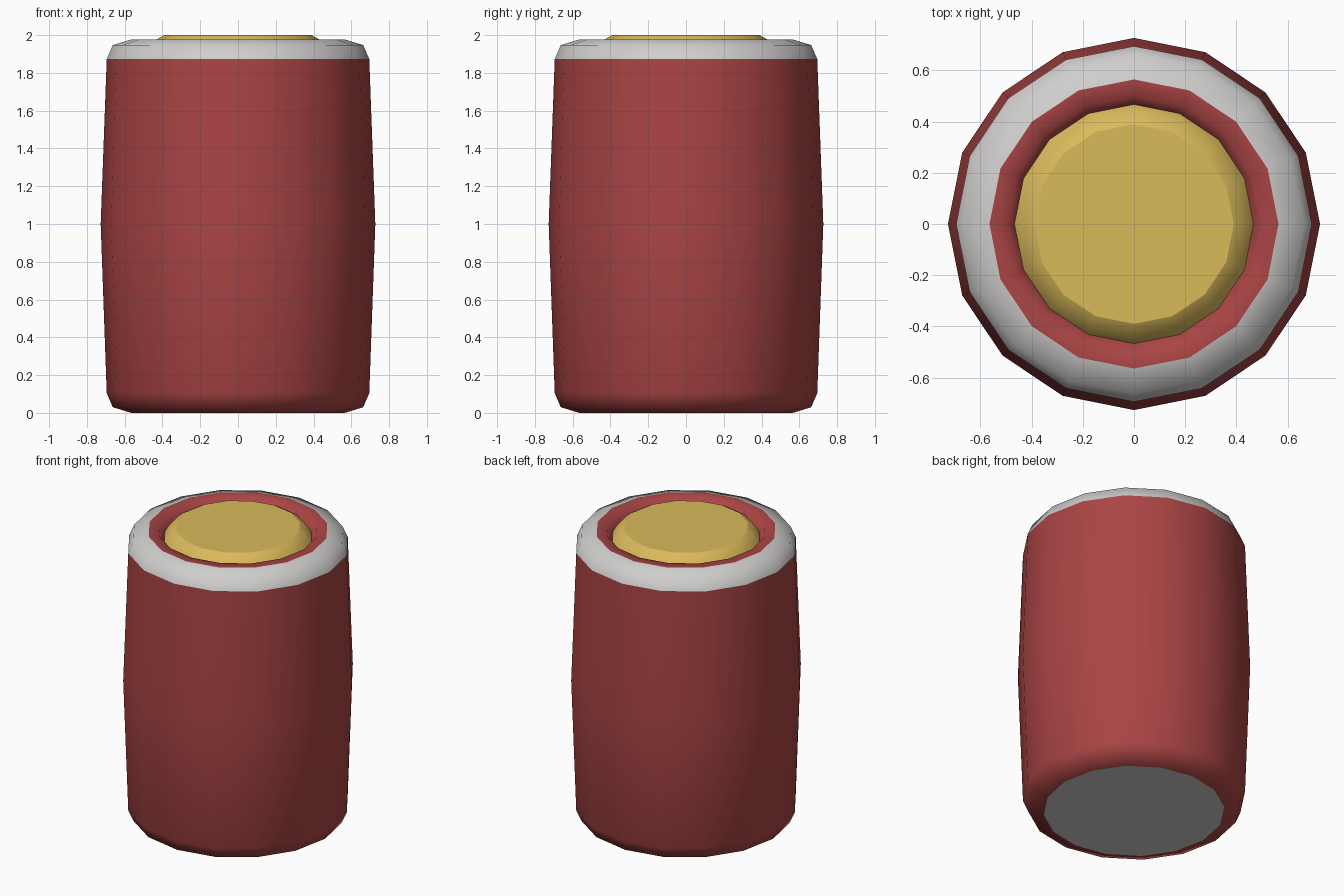
import bpy, bmesh, math

if "Cube" in bpy.data.objects:
    bpy.data.objects.remove(bpy.data.objects["Cube"])

SIDES = 16


def material(name, rgb):
    m = bpy.data.materials.new(name)
    m.diffuse_color = (*rgb, 1)
    m.use_nodes = True
    m.node_tree.nodes["Principled BSDF"].inputs["Base Color"].default_value = m.diffuse_color
    return m


RED = material("dull red", (0.40, 0.058, 0.058))
WHITE = material("light grey", (0.63, 0.62, 0.61))
GOLD = material("gold", (0.70, 0.49, 0.105))


def lathe(name, profile, mats, band_mats, cap_bottom=None, cap_top=None):
    """Revolve (radius, z) points; one material index per band, optional end caps."""
    bm = bmesh.new()
    rings = []
    for r, z in profile:
        rings.append([bm.verts.new((r * math.cos(math.tau * i / SIDES),
                                    r * math.sin(math.tau * i / SIDES), z))
                      for i in range(SIDES)])
    for a, b, mi in zip(rings, rings[1:], band_mats):
        for i in range(SIDES):
            j = (i + 1) % SIDES
            bm.faces.new((a[i], a[j], b[j], b[i])).material_index = mi
    if cap_bottom is not None:
        bm.faces.new(rings[0][::-1]).material_index = cap_bottom
    if cap_top is not None:
        bm.faces.new(rings[-1]).material_index = cap_top
    # Sharp edges where colours meet or the profile turns hard
    for f in bm.faces:
        f.smooth = len(f.verts) == 4
    for e in bm.edges:
        if len(e.link_faces) == 2:
            p, q = e.link_faces
            e.smooth = (p.material_index == q.material_index
                        and e.calc_face_angle(0) < math.radians(50))
    me = bpy.data.meshes.new(name)
    bm.to_mesh(me)
    bm.free()
    for m in mats:
        me.materials.append(m)
    ob = bpy.data.objects.new(name, me)
    bpy.context.collection.objects.link(ob)
    return ob


# Barrel body: grey base, red wall, grey shoulder, red rim and recess
lathe("barrel_body",
      [(0.565, 0), (0.663, 0.03), (0.695, 0.105), (0.727, 1.0), (0.695, 1.873),
       (0.663, 1.947), (0.565, 1.977), (0.50, 1.977), (0.465, 1.92)],
      [RED, WHITE], [0, 0, 0, 0, 1, 1, 0, 0], cap_bottom=1, cap_top=0)

# Domed lid sitting in the recess
lathe("lid", [(0.468, 1.922), (0.434, 1.975), (0.39, 2.0)],
      [GOLD], [0, 0], cap_top=0)
